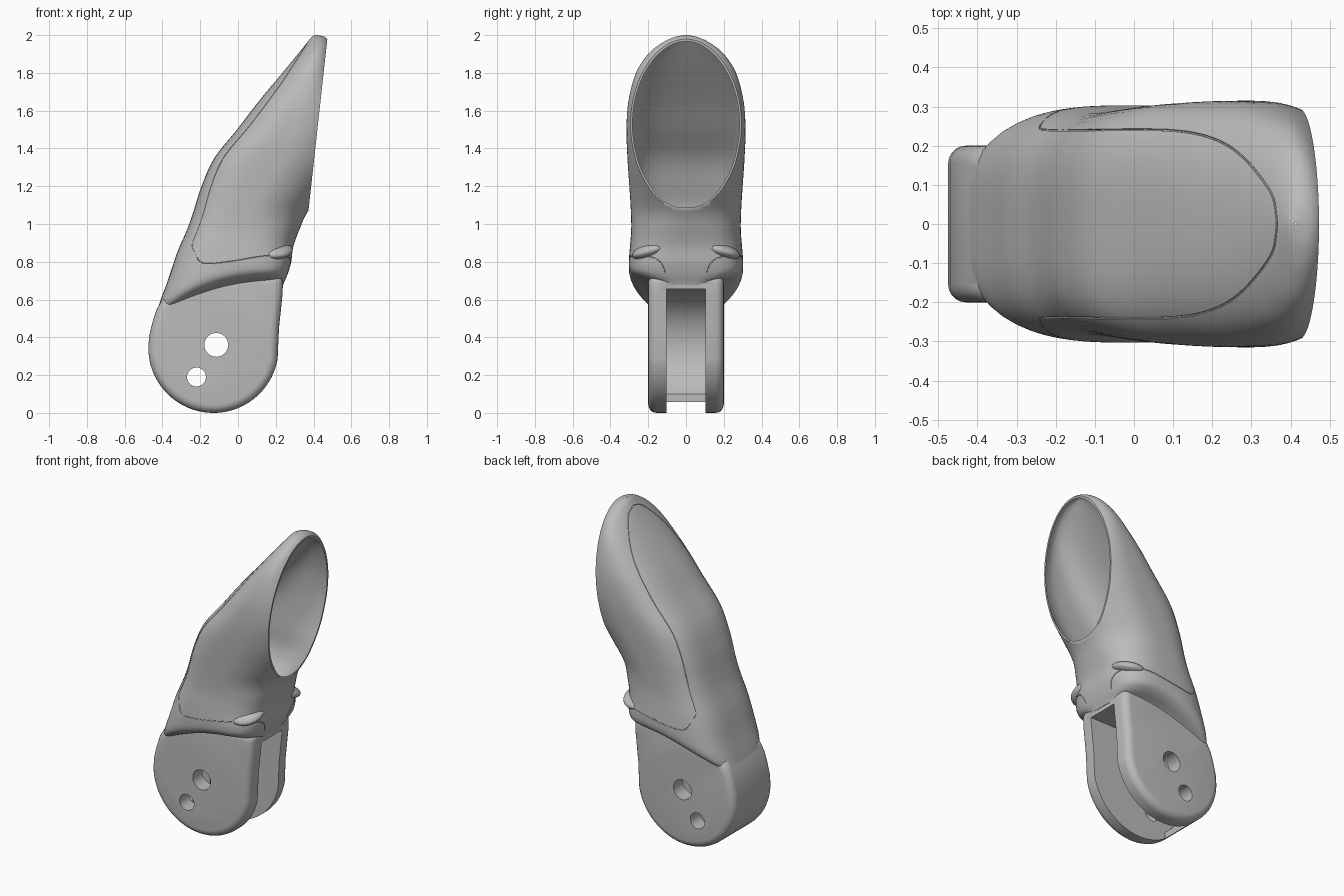
import bpy, bmesh, math
from mathutils import Vector, Matrix

if "Cube" in bpy.data.objects:
    bpy.data.objects.remove(bpy.data.objects["Cube"])

grey = bpy.data.materials.new("plain_grey")
grey.use_nodes = True
grey.diffuse_color = (0.5, 0.5, 0.5, 1)
grey.node_tree.nodes["Principled BSDF"].inputs["Base Color"].default_value = (0.5, 0.5, 0.5, 1)


def finish(bm, name):
    bmesh.ops.recalc_face_normals(bm, faces=bm.faces)
    mesh = bpy.data.meshes.new(name)
    bm.to_mesh(mesh)
    bm.free()
    mesh.materials.append(grey)
    ob = bpy.data.objects.new(name, mesh)
    bpy.context.collection.objects.link(ob)
    return ob


def apply_modifier(ob, kind, **settings):
    mod = ob.modifiers.new(kind, kind)
    for key, value in settings.items():
        setattr(mod, key, value)
    bpy.context.view_layer.objects.active = ob
    bpy.ops.object.modifier_apply(modifier=mod.name)


def combine(ob, other, operation):
    apply_modifier(ob, "BOOLEAN", object=other, operation=operation, solver="EXACT")
    bpy.data.objects.remove(other)


def smooth_keys(keys, steps):
    """Catmull-Rom interpolation of a list of tuples."""
    out = []
    for i in range(len(keys) - 1):
        p = [keys[max(0, min(len(keys) - 1, i + j))] for j in (-1, 0, 1, 2)]
        for s in range(steps):
            t = s / steps
            out.append([0.5 * (2 * b + (c - a) * t + (2 * a - 5 * b + 4 * c - d) * t * t
                               + (3 * b - a - 3 * c + d) * t ** 3) for a, b, c, d in zip(*p)])
    return out + [list(keys[-1])]


def loft(name, keys, inset=0.0, sides=80, steps=5):
    """Stacked rings: height, back x, front x, half width, back power, front power, droop."""
    bm = bmesh.new()
    rings = []
    for z, back, front, half, back_power, front_power, droop in smooth_keys(keys, steps):
        mid = (back + front) / 2
        rx, ry = max((front - back) / 2 - inset, 0.003), max(half - inset, 0.003)
        ring = []
        for i in range(sides):
            a = math.tau * i / sides
            c, s = math.cos(a), math.sin(a)
            power = front_power if c > 0 else back_power
            r = (abs(c) ** power + abs(s) ** power) ** (-1 / power)
            x = mid + rx * c * r
            narrow = 1 - 0.4 * droop * min(c * r, 0) ** 2
            ring.append(bm.verts.new((x, ry * s * r * narrow, z - droop * max(0, 0.15 - x) ** 2)))
        rings.append(ring)
    for lo, hi in zip(rings, rings[1:]):
        for i in range(sides):
            j = (i + 1) % sides
            bm.faces.new((lo[i], lo[j], hi[j], hi[i]))
    bm.faces.new(rings[0])
    bm.faces.new(rings[-1])
    return finish(bm, name)


def plate(name, outline, half):
    """Side profile extruded across the width."""
    bm = bmesh.new()
    face = bm.faces.new([bm.verts.new((x, -half, z)) for x, z in outline])
    moved = bmesh.ops.extrude_face_region(bm, geom=[face])["geom"]
    bmesh.ops.translate(bm, verts=[v for v in moved if isinstance(v, bmesh.types.BMVert)],
                        vec=(0, 2 * half, 0))
    return finish(bm, name)


def arc(cx, cz, r, start, end, n):
    return [(cx + r * math.cos(math.radians(start + (end - start) * i / n)),
             cz + r * math.sin(math.radians(start + (end - start) * i / n))) for i in range(n + 1)]


# Upper body, from the flared shoulder to the tip
lower = [(0.68, -0.445, 0.24, 0.17, 4.5, 4, 0.55), (0.70, -0.437, 0.248, 0.205, 4.5, 4, 0.55),
         (0.72, -0.43, 0.257, 0.26, 4.5, 4, 0.55), (0.75, -0.412, 0.268, 0.295, 4.3, 4, 0.5),
         (0.8, -0.37, 0.282, 0.303, 4, 3.6, 0.35), (0.88, -0.323, 0.293, 0.297, 3.6, 3, 0.15),
         (0.97, -0.27, 0.325, 0.29, 3.4, 2.5, 0)]
upper = [(1.07, -0.235, 0.372, 0.292, 3.4, 2.1, 0), (1.2, -0.193, 0.474, 0.3, 3.6, 2, 0),
         (1.35, -0.125, 0.582, 0.31, 3.6, 2, 0), (1.5, -0.005, 0.618, 0.315, 3.2, 2, 0),
         (1.65, 0.11, 0.584, 0.305, 2.7, 2, 0), (1.8, 0.235, 0.529, 0.265, 2.3, 2, 0),
         (1.9, 0.317, 0.503, 0.2, 2.1, 2, 0), (1.96, 0.365, 0.485, 0.125, 2, 2, 0),
         (1.99, 0.39, 0.46, 0.06, 2, 2, 0), (2.0, 0.405, 0.42, 0.01, 2, 2, 0)]
body = loft("finger_segment", lower + upper)


# Seam path cast onto the outer surface from the front, side and back
def cast(points, start, direction):
    hits = [body.ray_cast(Vector(start(*p)), Vector(direction)) for p in smooth_keys(points, 6)]
    return [h[1] for h in hits if h[0]]


def seam(path, radius=0.003):
    curve = bpy.data.curves.new("seam", "CURVE")
    curve.dimensions = "3D"
    curve.bevel_depth, curve.bevel_resolution = radius, 1
    curve.use_fill_caps = True
    line = curve.splines.new("POLY")
    line.points.add(len(path) - 1)
    for point, co in zip(line.points, path):
        point.co = (*co, 1)
    ob = bpy.data.objects.new("seam", curve)
    bpy.context.collection.objects.link(ob)
    bpy.ops.object.select_all(action="DESELECT")
    ob.select_set(True)
    bpy.context.view_layer.objects.active = ob
    bpy.ops.object.convert(target="MESH")
    return bpy.context.view_layer.objects.active


half_seam = cast([(0.11, 0.74), (0.13, 0.79), (0.17, 0.82), (0.24, 0.835)],
                 lambda y, z: (2, y, z), (-1, 0, 0))
half_seam += cast([(0.19, 0.835), (0.1, 0.825), (-0.05, 0.8), (-0.17, 0.79), (-0.21, 0.81)],
                  lambda x, z: (x, 2, z), (0, -1, 0))
half_seam += cast([(0.25, 0.88), (0.24, 0.95), (0.24, 1.3), (0.24, 1.55), (0.22, 1.7),
                   (0.17, 1.82), (0.08, 1.93), (0.01, 1.96)], lambda y, z: (-2, y, z), (1, 0, 0))
seam_cutter = seam(half_seam + [Vector((x, -y, z)) for x, y, z in reversed(half_seam)])

# Knuckle fork with rounded edges
fork_outline = arc(-0.13, 0.345, 0.345, 180, 350, 40) + [
    (0.217, 0.45), (0.235, 0.62), (0.24, 0.73), (0, 0.73), (-0.28, 0.66), (-0.4, 0.6),
    (-0.43, 0.55), (-0.453, 0.48), (-0.47, 0.41)]
fork = plate("fork", fork_outline, 0.2)
apply_modifier(fork, "BEVEL", width=0.045, segments=5, limit_method="ANGLE",
               angle_limit=math.radians(40))
combine(body, fork, "UNION")

# Small raised brows above the fork
for side in (1, -1):
    bm = bmesh.new()
    bmesh.ops.create_uvsphere(bm, u_segments=32, v_segments=20, radius=1)
    bmesh.ops.transform(bm, verts=bm.verts, matrix=Matrix.Translation((0.19, side * 0.18, 0.862))
                        @ Matrix.Rotation(-side * 0.3, 4, "X") @ Matrix.Diagonal((0.1, 0.11, 0.04, 1)))
    combine(body, finish(bm, "brow"), "UNION")

# Slot between the prongs, leaving a thin back wall
slot_outline = [(0.6, -0.1), (0.6, 0.655), (-0.15, 0.655)] + arc(-0.13, 0.345, 0.31, 95, 232, 30)
slot_outline += [(slot_outline[-1][0], -0.1)]
combine(body, plate("slot", slot_outline, 0.103), "DIFFERENCE")

# Pin holes
for x, z, r in ((-0.115, 0.36, 0.063), (-0.22, 0.19, 0.05)):
    combine(body, plate("pin_hole", arc(x, z, r, 0, 350, 35), 0.5), "DIFFERENCE")

# Hollow tip with a bowl floor
floor = [(0.9, 0.03, 0.1, 0.03, 2, 2, 0), (0.92, -0.1, 0.2, 0.15, 2, 2, 0),
         (0.98, -0.2, 0.3, 0.25, 2.5, 2, 0)]
combine(body, loft("hollow", floor + upper, inset=0.01), "DIFFERENCE")

# Oblique opening
tilt = math.atan2(0.1, 0.91)
bm = bmesh.new()
bmesh.ops.create_cube(bm, size=1)
centre = (0.423 + 0.5 * math.cos(tilt), 0, 1.525 - 0.5 * math.sin(tilt))
bmesh.ops.transform(bm, verts=bm.verts, matrix=Matrix.Translation(centre)
                    @ Matrix.Rotation(tilt, 4, "Y") @ Matrix.Diagonal((1, 2, 1.6, 1)))
combine(body, finish(bm, "opening"), "DIFFERENCE")

# Fine seam groove
combine(body, seam_cutter, "DIFFERENCE")

bpy.ops.object.select_all(action="DESELECT")
body.select_set(True)
bpy.context.view_layer.objects.active = body
bpy.ops.object.shade_smooth_by_angle(angle=math.radians(35))
